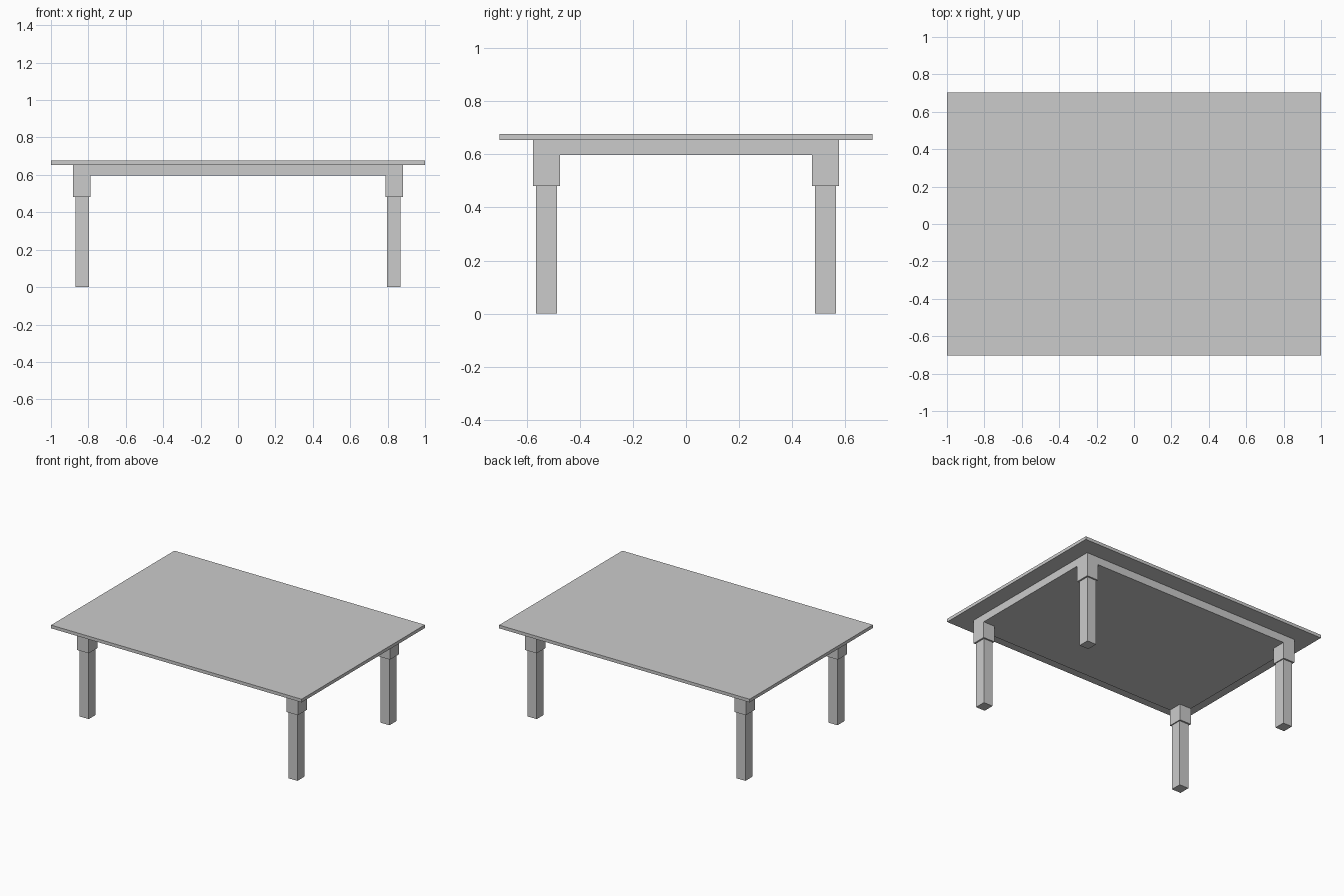
import bpy, bmesh

if "Cube" in bpy.data.objects:
    bpy.data.objects.remove(bpy.data.objects["Cube"])

TOP_X, TOP_Y = 1.0, 0.703                   # tabletop half sizes
Z_TOP, Z_UNDER = 0.677, 0.654               # tabletop top and underside
Z_APRON, Z_BLOCK = 0.598, 0.481             # bottoms of apron and corner blocks
OUT_X, OUT_Y = 0.881, 0.576                 # apron outer half sizes
IN_X, IN_Y = 0.789, 0.474                   # inner edges of the corner blocks


def add_object(name, bm):
    bmesh.ops.recalc_face_normals(bm, faces=bm.faces)
    mesh = bpy.data.meshes.new(name)
    bm.to_mesh(mesh)
    bm.free()
    obj = bpy.data.objects.new(name, mesh)
    bpy.context.collection.objects.link(obj)
    return obj


def add_box(name, center, size):
    bm = bmesh.new()
    bmesh.ops.create_cube(bm, size=1.0)
    bmesh.ops.scale(bm, vec=size, verts=bm.verts)
    bmesh.ops.translate(bm, vec=center, verts=bm.verts)
    return add_object(name, bm)


def extrude_down(bm, faces, depth):
    res = bmesh.ops.extrude_face_region(bm, geom=faces)["geom"]
    verts = [v for v in res if isinstance(v, bmesh.types.BMVert)]
    bmesh.ops.translate(bm, vec=(0, 0, -depth), verts=verts)
    bmesh.ops.delete(bm, geom=faces, context="FACES_ONLY")
    return [f for f in res if isinstance(f, bmesh.types.BMFace)]


# Tabletop
add_box("tabletop", (0, 0, (Z_TOP + Z_UNDER) / 2),
        (2 * TOP_X, 2 * TOP_Y, Z_TOP - Z_UNDER))

# Solid apron slab with the four corner blocks extruded from its underside
bm = bmesh.new()
xs, ys = (-OUT_X, -IN_X, IN_X, OUT_X), (-OUT_Y, -IN_Y, IN_Y, OUT_Y)
grid = [[bm.verts.new((x, y, Z_UNDER)) for y in ys] for x in xs]
cells = [bm.faces.new((grid[i][j], grid[i + 1][j], grid[i + 1][j + 1], grid[i][j + 1]))
         for i in range(3) for j in range(3)]
bottom = extrude_down(bm, cells, Z_UNDER - Z_APRON)
for face in bottom:
    c = face.calc_center_median()
    if abs(c.x) > IN_X and abs(c.y) > IN_Y:
        extrude_down(bm, [face], Z_APRON - Z_BLOCK)
add_object("apron_with_corner_blocks", bm)

# Square legs, set in slightly from the corner blocks
for sx, side in ((-1, "left"), (1, "right")):
    for sy, end in ((-1, "front"), (1, "back")):
        add_box(f"{end}_{side}_leg", (sx * 0.833, sy * 0.525, Z_BLOCK / 2),
                (0.073, 0.079, Z_BLOCK))
